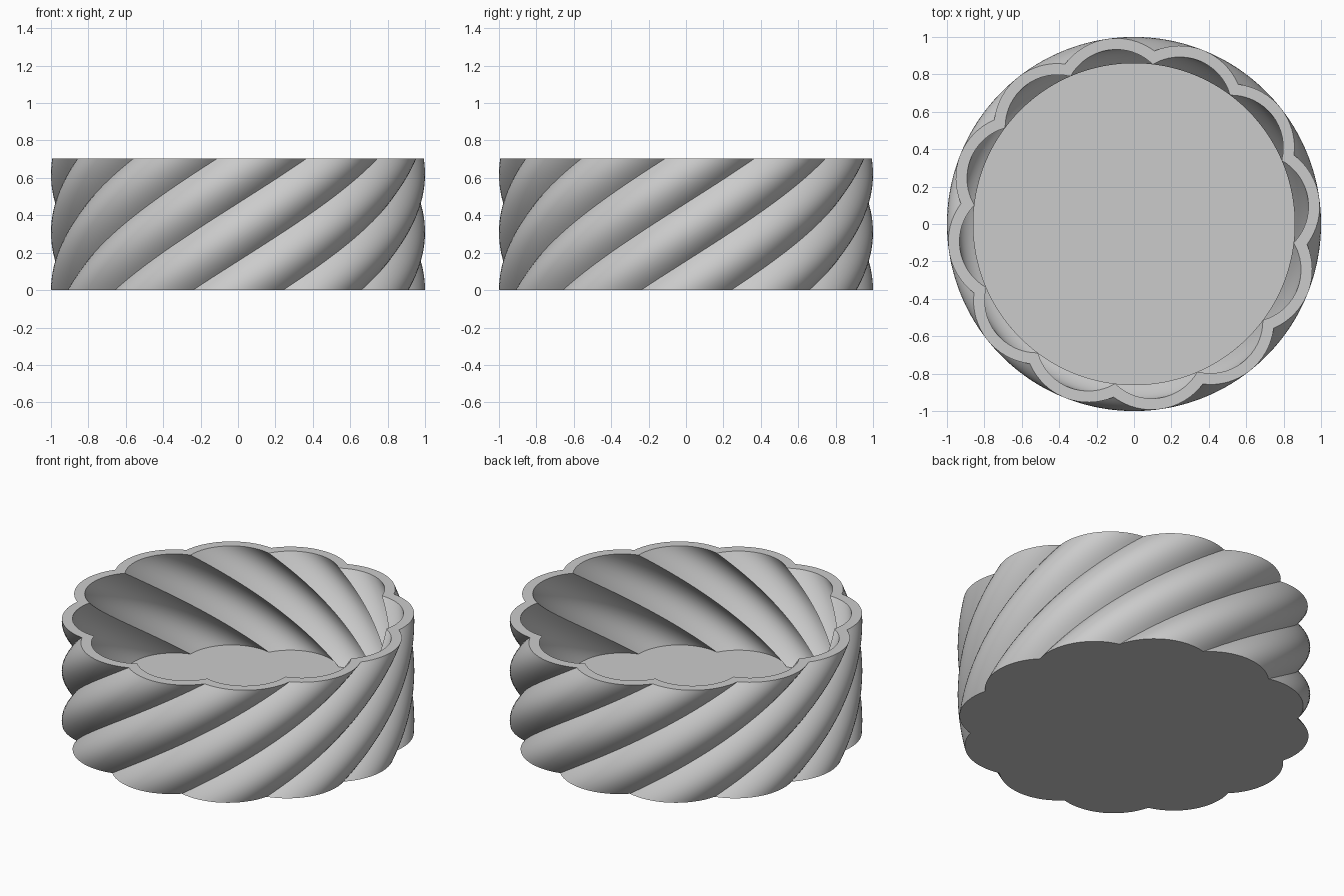
import bpy, bmesh, math

cube = bpy.data.objects.get("Cube")
if cube:
    bpy.data.objects.remove(cube, do_unlink=True)

LOBES = 12
STEPS = 16                       # segments across each lobe
ROWS = 40                        # rings up each wall
HEIGHT = 0.705
FLOOR = 0.085
TWIST = math.radians(68.3)       # turn from base to rim
LOBE_CENTRE = 0.66
OUTER_LOBE, INNER_LOBE = 0.34, 0.28

grey = bpy.data.materials.new("plain grey")
grey.use_nodes = True
colour = (0.6, 0.6, 0.6, 1)
grey.diffuse_color = colour
grey.node_tree.nodes["Principled BSDF"].inputs["Base Color"].default_value = colour


def scalloped_ring(bm, lobe_radius, z):
    """Ring of circular lobes meeting in sharp valleys, turned by its height."""
    half = math.pi / LOBES
    c, s = LOBE_CENTRE * math.cos(half), LOBE_CENTRE * math.sin(half)
    valley = c + math.sqrt(lobe_radius ** 2 - s ** 2)
    sweep = math.atan2(valley * math.sin(half),
                       valley * math.cos(half) - LOBE_CENTRE)
    ring = []
    for lobe in range(LOBES):
        turn = lobe * 2 * half + TWIST * z / HEIGHT
        for i in range(STEPS):
            a = sweep * (2 * i / STEPS - 1)
            x = LOBE_CENTRE + lobe_radius * math.cos(a)
            y = lobe_radius * math.sin(a)
            ring.append(bm.verts.new((x * math.cos(turn) - y * math.sin(turn),
                                      x * math.sin(turn) + y * math.cos(turn), z)))
    return ring


def bridge(bm, a, b):
    n = len(a)
    for i in range(n):
        j = (i + 1) % n
        bm.faces.new((a[i], a[j], b[j], b[i]))


bm = bmesh.new()
# Outer wall from base to rim, then inner wall from rim down to the floor
rings = [scalloped_ring(bm, OUTER_LOBE, HEIGHT * k / ROWS) for k in range(ROWS + 1)]
rings += [scalloped_ring(bm, INNER_LOBE, HEIGHT + (FLOOR - HEIGHT) * k / ROWS)
          for k in range(ROWS + 1)]
for lower, upper in zip(rings, rings[1:]):
    bridge(bm, lower, upper)
# Underside and inside floor
bm.faces.new(rings[0][::-1])
bm.faces.new(rings[-1])

mesh = bpy.data.meshes.new("twisted_bowl")
bm.to_mesh(mesh)
bm.free()
mesh.materials.append(grey)
bowl = bpy.data.objects.new("twisted_bowl", mesh)
bpy.context.collection.objects.link(bowl)

# Smooth lobes, crisp valleys and rim
bpy.ops.object.select_all(action="DESELECT")
bowl.select_set(True)
bpy.context.view_layer.objects.active = bowl
bpy.ops.object.shade_smooth_by_angle(angle=math.radians(30))
